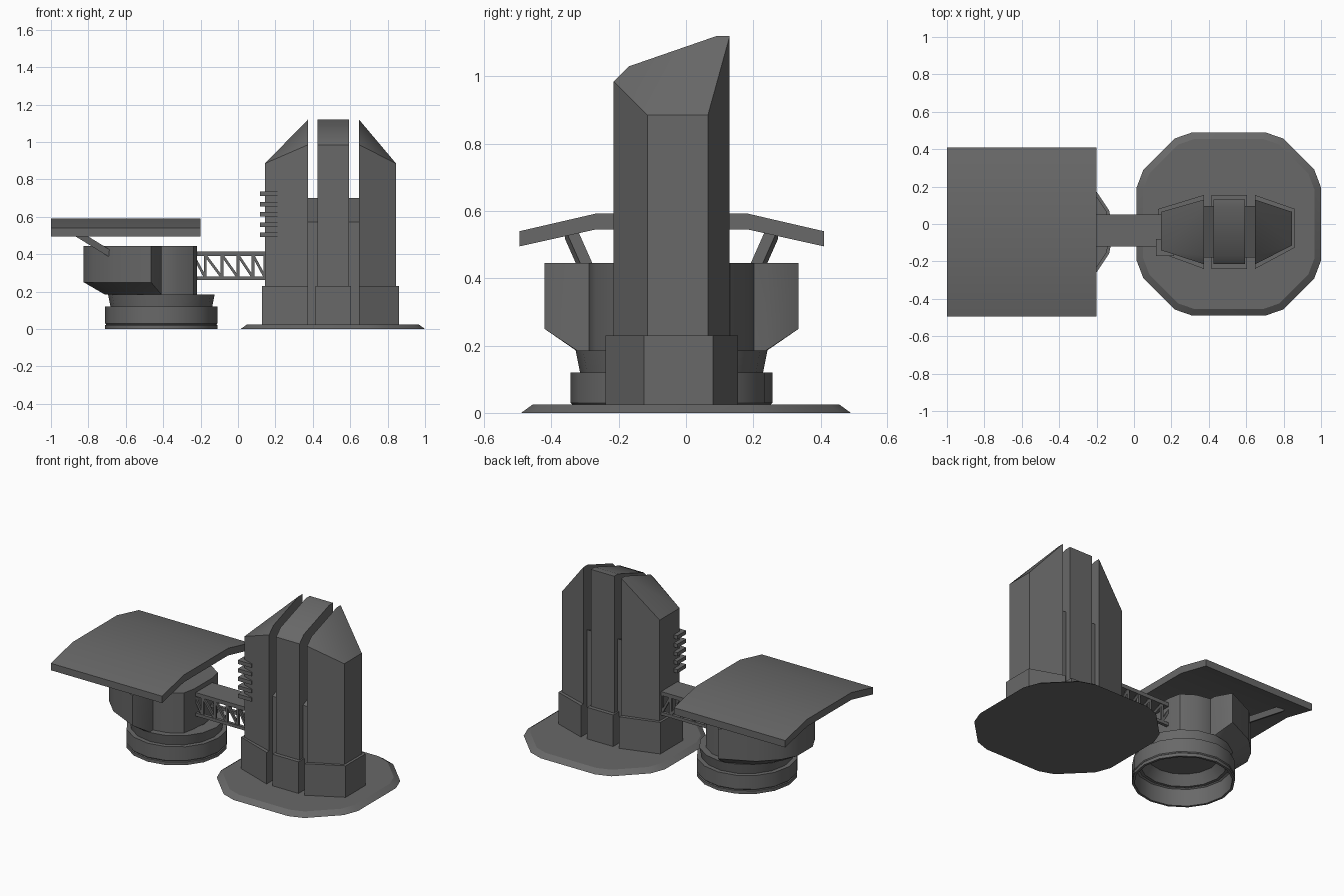
import bpy, bmesh, math
from mathutils import Vector

if "Cube" in bpy.data.objects:
    bpy.data.objects.remove(bpy.data.objects["Cube"])

DARK = bpy.data.materials.new("dark_grey")
DARK.diffuse_color = (0.14, 0.14, 0.14, 1)
DARK.use_nodes = True
DARK.node_tree.nodes["Principled BSDF"].inputs["Base Color"].default_value = DARK.diffuse_color

def finish(name, bm):
    bmesh.ops.recalc_face_normals(bm, faces=bm.faces)
    me = bpy.data.meshes.new(name)
    bm.to_mesh(me)
    bm.free()
    me.materials.append(DARK)
    ob = bpy.data.objects.new(name, me)
    bpy.context.collection.objects.link(ob)
    return ob

def hull(name, pts):
    bm = bmesh.new()
    for p in pts:
        bm.verts.new(p)
    bmesh.ops.convex_hull(bm, input=bm.verts)
    bmesh.ops.dissolve_limit(bm, angle_limit=0.02, verts=bm.verts, edges=bm.edges)
    return finish(name, bm)

def box(name, x0, x1, y0, y1, z0, z1):
    return hull(name, [(x, y, z) for x in (x0, x1) for y in (y0, y1) for z in (z0, z1)])

def extrude_x(name, profile, x0, x1):
    """Solid prism from a (y, z) profile."""
    bm = bmesh.new()
    f = bm.faces.new([bm.verts.new((x0, y, z)) for y, z in profile])
    r = bmesh.ops.extrude_face_region(bm, geom=[f])
    vs = [v for v in r['geom'] if isinstance(v, bmesh.types.BMVert)]
    bmesh.ops.translate(bm, vec=(x1 - x0, 0, 0), verts=vs)
    bm.faces.new([v for v in f.verts]) if not f.is_valid else None
    return finish(name, bm)

def lathe(name, profile, cx, cy, sides):
    """Closed (r, z) profile turned about a vertical axis."""
    bm = bmesh.new()
    rings = []
    for i in range(sides):
        a = 2 * math.pi * i / sides
        rings.append([bm.verts.new((cx + r * math.cos(a), cy + r * math.sin(a), z)) for r, z in profile])
    n = len(profile)
    for i in range(sides):
        a, b = rings[i], rings[(i + 1) % sides]
        for j in range(n):
            k = (j + 1) % n
            bm.faces.new((a[j], b[j], b[k], a[k]))
    return finish(name, bm)

def bar(name, a, b, w):
    """Square bar from a to b."""
    a, b = Vector(a), Vector(b)
    d = (b - a).normalized()
    s = d.cross(Vector((0, 1, 0))).normalized() * w / 2
    t = d.cross(s).normalized() * w / 2
    return hull(name, [p + i * s + j * t for p in (a, b) for i in (-1, 1) for j in (-1, 1)])

# Ground plate: octagon with softened corners and a sloped rim
C = 0.507
quarter = [(0.195, 0.49), (0.29, 0.457), (0.457, 0.29), (0.493, 0.195)]
pts = []
for x, y in quarter:
    for sx in (-1, 1):
        for sy in (-1, 1):
            pts.append((C + sx * x, sy * y, 0))
            pts.append((C + sx * x * 0.93, sy * y * 0.93, 0.025))
hull("ground_plate", pts)

# Tower side slabs with slanted tops, plus their wider footings
roofline = [(-0.215, 0.985), (-0.17, 1.03), (0.09, 1.12), (0.13, 1.12)]
for side, xi, xo, xb, yf in (("left", 0.374, 0.144, 0.128, -0.14), ("right", 0.647, 0.845, 0.862, -0.115)):
    p = [(xi, y, z) for y, z in roofline] + [(xi, -0.215, 0.02), (xi, 0.13, 0.02)]
    p += [(xo, y, z) for y in (yf, 0.065) for z in (0.02, 0.885)]
    hull("tower_slab_" + side, p)
    hull("tower_footing_" + side,
         [(x, y, z) for z in (0.02, 0.23)
          for x, y in ((xi, -0.24), (xi, 0.155), (xb, yf - 0.01), (xb, 0.08))])

# Central slab and footing
extrude_x("tower_slab_centre", roofline + [(0.13, 0.02), (-0.215, 0.02)], 0.425, 0.593)
box("tower_footing_centre", 0.415, 0.603, -0.24, 0.155, 0.02, 0.23)

# Recessed infill between the slabs
for side, x0, x1 in (("left", 0.37, 0.43), ("right", 0.59, 0.65)):
    extrude_x("tower_infill_" + side,
              [(-0.18, 0.02), (0.095, 0.02), (0.095, 0.70), (-0.18, 0.573)], x0, x1)

# Cooling fins on the front left corner
for i in range(5):
    z = 0.503 + 0.055 * i
    box("cooling_fin_%d" % (i + 1), 0.118, 0.215, -0.17, -0.08, z - 0.012, z + 0.012)

# Bridge: deck, lower rails and side trusses
box("bridge_deck", -0.25, 0.15, -0.12, 0.05, 0.39, 0.415)
xs = [-0.24, -0.175, -0.085, 0.0, 0.08, 0.145]
for side, y in (("front", -0.11), ("back", 0.04)):
    box("bridge_rail_" + side, -0.25, 0.15, y - 0.01, y + 0.01, 0.262, 0.282)
    for i, x in enumerate(xs):
        bar("bridge_post_%s_%d" % (side, i), (x, y, 0.265), (x, y, 0.40), 0.015)
        if i:
            bar("bridge_brace_%s_%d" % (side, i), (xs[i - 1], y, 0.395), (x, y, 0.275), 0.014)

# Hollow pod base ring with a groove near the foot, and the neck above
PX, PY = -0.41, -0.043
lathe("pod_base_ring", [(0.30, 0), (0.30, 0.02), (0.295, 0.024), (0.30, 0.03), (0.30, 0.12),
                        (0.27, 0.12), (0.285, 0.11), (0.285, 0)], PX, PY, 16)
lathe("pod_neck", [(0.27, 0.11), (0.285, 0.185), (0.20, 0.185), (0.25, 0.11)], PX, PY, 16)

# Drum, flattened on the bridge side
p = []
for i in range(16):
    a = 2 * math.pi * i / 16
    x, y = 0.245 * math.cos(a), 0.245 * math.sin(a)
    p += [(PX + min(x, 0.19), PY + y, z) for z in (0.17, 0.445)]
hull("pod_drum", p)

# Outer shell wrapping the far side of the drum, undercut below
outline = [(0, 0.28), (-0.055, 0.378), (-0.26, 0.28), (-0.365, 0.175), (-0.415, 0.08)]
p = []
for x, y in outline:
    for s in (-1, 1):
        p += [(PX + x, PY + s * y, 0.445), (PX + x, PY + s * y, 0.25),
              (PX + x * 0.73, PY + s * y * 0.75, 0.185)]
p += [(PX, PY + s * 0.28, 0.185) for s in (-1, 1)]
hull("pod_shell", p)

# Bent canopy roof
extrude_x("canopy", [(-0.495, 0.495), (-0.495, 0.54), (-0.27, 0.592), (0.185, 0.592),
                     (0.41, 0.54), (0.41, 0.495), (0.185, 0.545), (-0.27, 0.545)], -1.0, -0.2)

# Slanted canopy struts
for side, s in (("front", -1), ("back", 1)):
    bar("canopy_strut_" + side, (-0.90, PY + s * 0.30, 0.535), (-0.68, PY + s * 0.24, 0.40), 0.035)

# Soft shading on shallow bends only
for ob in bpy.context.collection.objects:
    ob.select_set(True)
    bpy.context.view_layer.objects.active = ob
bpy.ops.object.shade_smooth_by_angle(angle=math.radians(30))
